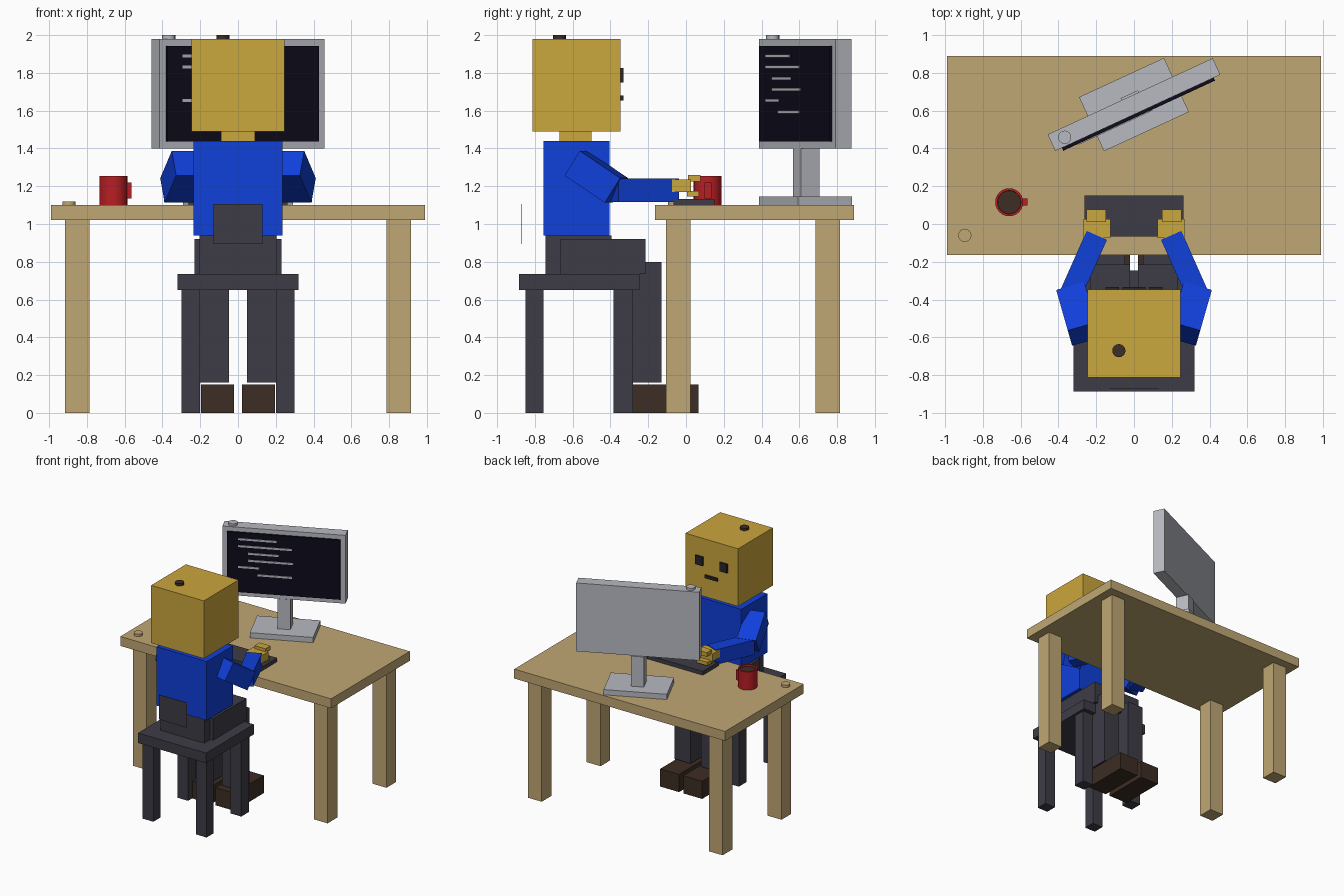
import bpy, bmesh, math
from mathutils import Matrix, Vector

cube = bpy.data.objects.get("Cube")
if cube:
    bpy.data.objects.remove(cube, do_unlink=True)


def material(name, r, g, b):
    m = bpy.data.materials.new(name)
    m.use_nodes = True
    m.diffuse_color = (r, g, b, 1)
    m.node_tree.nodes["Principled BSDF"].inputs["Base Color"].default_value = (r, g, b, 1)
    return m


wood = material("wood", .53, .39, .175)
skin = material("golden_skin", .6, .385, .047)
blue = material("blue_shirt", .005, .05, .7)
charcoal = material("charcoal", .048, .045, .061)
brown = material("dark_brown", .045, .026, .017)
red = material("red_mug", .48, .013, .017)
grey = material("light_grey", .48, .49, .53)
dark_screen = material("dark_screen", .004, .0035, .011)
black = material("soft_black", .02, .018, .022)


def make(name, bm, *mats):
    mesh = bpy.data.meshes.new(name)
    bm.to_mesh(mesh)
    bm.free()
    for m in mats:
        mesh.materials.append(m)
    ob = bpy.data.objects.new(name, mesh)
    bpy.context.collection.objects.link(ob)
    return ob


def turned_box(name, mat, centre, size, pitch=0, yaw=0):
    bm = bmesh.new()
    bmesh.ops.create_cube(bm, size=1)
    turn = Matrix.Rotation(math.radians(yaw), 4, 'Z') @ Matrix.Rotation(math.radians(pitch), 4, 'X')
    bm.transform(Matrix.Translation(centre) @ turn @ Matrix.Diagonal((*size, 1)))
    return make(name, bm, mat)


def box(name, mat, x, y, z):
    ranges = (x, y, z)
    return turned_box(name, mat, [(a + b) / 2 for a, b in ranges], [abs(b - a) for a, b in ranges])


def pair(name, mat, x, y, z):
    box("left_" + name, mat, x, y, z)
    box("right_" + name, mat, (-x[1], -x[0]), y, z)


def cylinder(name, mats, x, y, z0, z1, radius, sides=16, rim=0):
    bm = bmesh.new()
    bmesh.ops.create_cone(bm, cap_ends=True, segments=sides, radius1=radius, radius2=radius, depth=z1 - z0)
    bm.transform(Matrix.Translation((x, y, (z0 + z1) / 2)))
    if rim:
        # sunken liquid surface inside a thin rim
        top = max(bm.faces, key=lambda f: f.calc_center_median().z)
        bmesh.ops.inset_region(bm, faces=[top], thickness=rim)
        wall = bmesh.ops.inset_region(bm, faces=[top], thickness=.001, depth=-.015)
        top.material_index = 1
    ob = make(name, bm, *mats)
    bpy.ops.object.select_all(action='DESELECT')
    bpy.context.view_layer.objects.active = ob
    ob.select_set(True)
    bpy.ops.object.shade_smooth_by_angle()
    return ob


# Table
box("table_top", wood, (-.99, .99), (-.165, .89), (1.02, 1.1))
pair("front_table_leg", wood, (.785, .915), (-.105, .025), (0, 1.02))
pair("back_table_leg", wood, (.785, .915), (.685, .815), (0, 1.02))
cylinder("table_disc", [wood], -.895, -.06, 1.1, 1.12, .035)

# Chair
box("seat", charcoal, (-.32, .32), (-.885, -.245), (.65, .735))
pair("back_chair_leg", charcoal, (.2, .3), (-.85, -.755), (0, .65))
pair("front_chair_leg", charcoal, (.2, .3), (-.385, -.28), (0, .65))
box("chair_back_plate", charcoal, (-.13, .13), (-.871, -.867), (.895, 1.105))

# Seated figure: body and head
box("hips", charcoal, (-.205, .205), (-.745, -.395), (.735, .94))
box("torso", blue, (-.235, .235), (-.755, -.405), (.94, 1.44))
box("neck", skin, (-.09, .09), (-.67, -.5), (1.44, 1.49))
box("head", skin, (-.247, .247), (-.812, -.346), (1.49, 1.98))
cylinder("head_button", [brown], -.08, -.67, 1.98, 2, .035)
pair("eye", black, (.08, .15), (-.346, -.332), (1.75, 1.825))
box("mouth", black, (-.06, .06), (-.346, -.332), (1.655, 1.68))

# Legs and shoes
pair("thigh", charcoal, (.02, .23), (-.665, -.215), (.735, .92))
pair("shin", charcoal, (.048, .2), (-.285, -.13), (.16, .8))
pair("shoe", brown, (.02, .197), (-.33, .065), (0, .15))

# Arms and hands
for side, s in (("left", 1), ("right", -1)):
    turned_box(side + "_upper_arm", blue, (s * .295, -.475, 1.25), (.155, .265, .155), -33, -16 * s)
    turned_box(side + "_forearm", blue, (s * .268, -.22, 1.178), (.117, .35, .125), 0, 24 * s)
pair("palm", skin, (.125, .268), (-.075, .027), (1.17, 1.235))
pair("upper_fingers", skin, (.148, .25), (.01, .077), (1.225, 1.26))
pair("lower_fingers", skin, (.148, .25), (.005, .068), (1.145, 1.175))

# Keyboard and mug
box("keyboard", charcoal, (-.263, .262), (-.067, .15), (1.1, 1.133))
cylinder("mug", [red, brown], -.66, .115, 1.1, 1.255, .074, 24, .012)
box("mug_handle", red, (-.6, -.563), (.097, .135), (1.135, 1.22))

# Monitor, turned toward the figure
YAW = 24.8
spin = Matrix.Rotation(math.radians(YAW), 3, 'Z')


def monitor_part(name, mat, u, v, z, size):
    p = spin @ Vector((u, v, 0)) + Vector((0, .632, z))
    return turned_box(name, mat, p, size, 0, YAW)


monitor_part("monitor_base", grey, 0, 0, 1.122, (.495, .315, .045))
monitor_part("monitor_neck", grey, 0, .005, 1.272, (.1, .11, .256))
monitor_part("monitor_panel", grey, 0, 0, 1.69, (.962, .096, .58))
monitor_part("screen", dark_screen, 0, -.056, 1.69, (.885, .018, .505))
cylinder("monitor_button", [grey], -.367, .459, 1.98, 2, .035)

# Lines on the screen: indent level and length
for i, (indent, length) in enumerate(((0, .3), (0, .42), (1, .24), (1, .355), (0, .165), (2, .27))):
    start = -.355 + indent * .076
    monitor_part(f"screen_line_{i + 1}", grey, start + length / 2, -.067, 1.889 - i * .059, (length, .006, .016))
